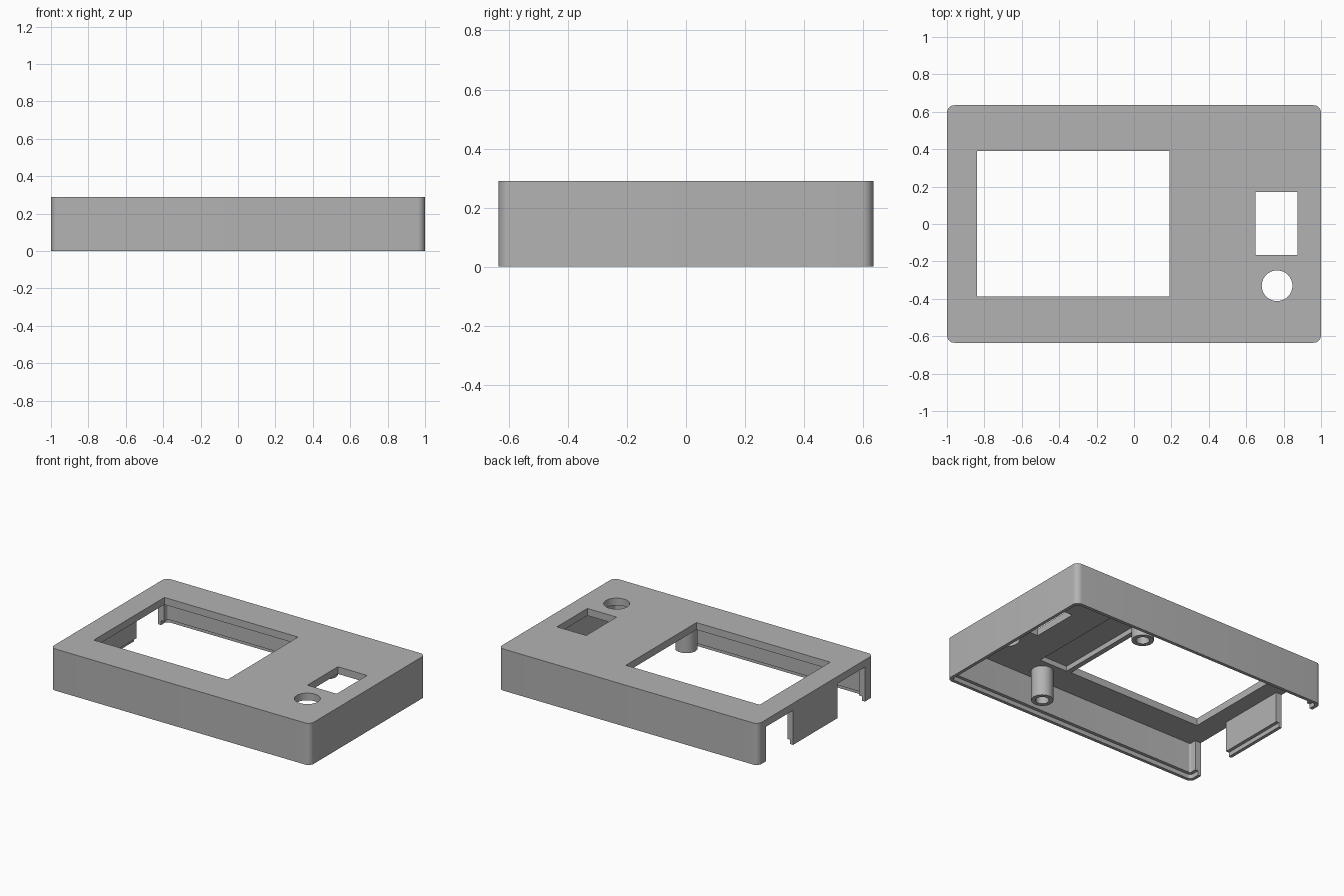
import bpy
import bmesh
from math import pi, cos, sin, radians

if "Cube" in bpy.data.objects:
    bpy.data.objects.remove(bpy.data.objects["Cube"], do_unlink=True)

grey = bpy.data.materials.new("case_grey")
grey.use_nodes = True
colour = (0.45, 0.45, 0.45, 1)
grey.diffuse_color = colour
grey.node_tree.nodes["Principled BSDF"].inputs["Base Color"].default_value = colour

HX, HY, HEIGHT = 1.0, 0.635, 0.29
WALL, CEILING, LIP = 0.045, 0.24, 0.03


def prism(name, outline, z0, z1):
    """Extrude a closed outline from z0 to z1."""
    bm = bmesh.new()
    base = bm.faces.new([bm.verts.new((x, y, z0)) for x, y in outline])
    top = bmesh.ops.extrude_face_region(bm, geom=[base])["geom"]
    verts = [v for v in top if isinstance(v, bmesh.types.BMVert)]
    bmesh.ops.translate(bm, verts=verts, vec=(0, 0, z1 - z0))
    bmesh.ops.recalc_face_normals(bm, faces=bm.faces)
    mesh = bpy.data.meshes.new(name)
    bm.to_mesh(mesh)
    bm.free()
    mesh.materials.append(grey)
    ob = bpy.data.objects.new(name, mesh)
    bpy.context.scene.collection.objects.link(ob)
    return ob


def rounded(hx, hy, r, steps=8):
    """Rectangle outline with rounded corners."""
    pts = []
    for i, (sx, sy) in enumerate([(1, 1), (-1, 1), (-1, -1), (1, -1)]):
        for k in range(steps + 1):
            a = (i + k / steps) * pi / 2
            pts.append((sx * (hx - r) + r * cos(a), sy * (hy - r) + r * sin(a)))
    return pts


def rect(x0, x1, y0, y1):
    return [(x0, y0), (x1, y0), (x1, y1), (x0, y1)]


def circle(x, y, r, n=40):
    return [(x + r * cos(2 * pi * i / n), y + r * sin(2 * pi * i / n)) for i in range(n)]


def cut(target, outline, z0, z1):
    """Subtract a prism from the target and discard the cutter."""
    cutter = prism("cutter", outline, z0, z1)
    cutter.hide_render = True
    mod = target.modifiers.new("cut", "BOOLEAN")
    mod.operation, mod.solver, mod.object = "DIFFERENCE", "EXACT", cutter
    bpy.context.view_layer.update()
    graph = bpy.context.evaluated_depsgraph_get()
    result = bpy.data.meshes.new_from_object(target.evaluated_get(graph))
    target.modifiers.clear()
    target.data = result
    bpy.data.objects.remove(cutter, do_unlink=True)


def smooth(ob):
    bpy.ops.object.select_all(action="DESELECT")
    ob.select_set(True)
    bpy.context.view_layer.objects.active = ob
    bpy.ops.object.shade_smooth_by_angle(angle=radians(30))


# Case shell, hollowed from below with a stepped rim
case = prism("case_shell", rounded(HX, HY, 0.04), 0, HEIGHT)
cut(case, rounded(HX - WALL, HY - WALL, 0.012), -0.1, CEILING)
cut(case, rounded(HX - WALL / 2, HY - WALL / 2, 0.025), -0.1, LIP)

# Screen window, switch opening and round button hole
cut(case, rect(-0.84, 0.19, -0.387, 0.39), 0.1, 0.4)
cut(case, rect(0.65, 0.875, -0.165, 0.17), 0.1, 0.4)
cut(case, circle(0.765, -0.33, 0.082), 0.1, 0.4)

# Shallow ceiling recess beside the screen
cut(case, rect(0.225, 0.44, -0.39, 0.39), 0.1, 0.275)

# Two openings in the side wall, leaving a central tab
for y0, y1 in [(-0.54, -0.24), (0.25, 0.55)]:
    cut(case, rect(-1.1, -0.94, y0, y1), -0.1, CEILING)
smooth(case)

# Hollow screw posts
for name, y in [("front_screw_post", -0.49), ("back_screw_post", 0.49)]:
    post = prism(name, circle(0.34, y, 0.07), LIP, CEILING + 0.01)
    cut(post, circle(0.34, y, 0.042), -0.1, CEILING - 0.02)
    smooth(post)
